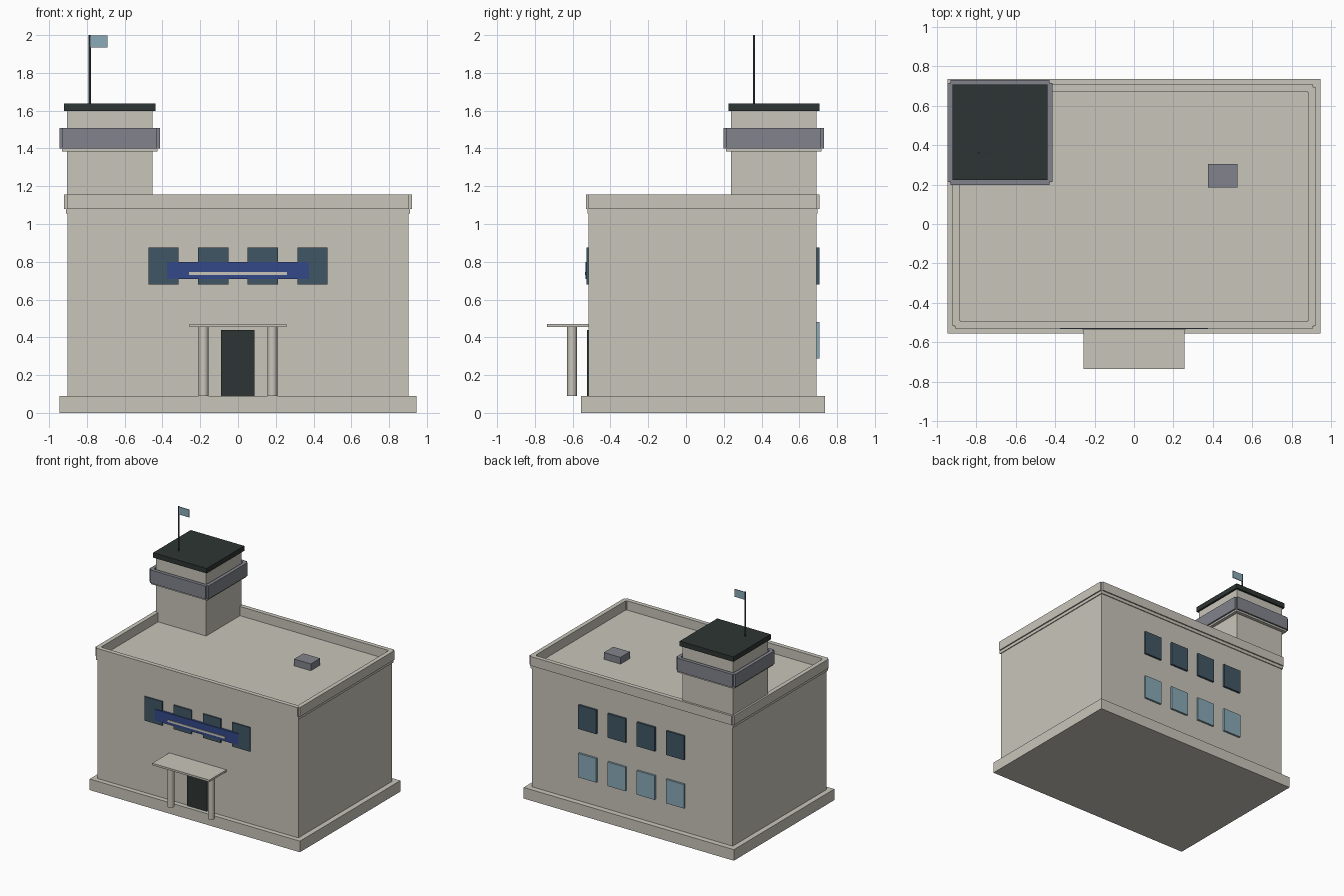
import bpy
import bmesh

if "Cube" in bpy.data.objects:
    bpy.data.objects.remove(bpy.data.objects["Cube"], do_unlink=True)


def material(name, hex_code):
    rgb = [int(hex_code[i:i + 2], 16) / 255 for i in (0, 2, 4)]
    lin = [c / 12.92 if c < 0.04 else ((c + 0.055) / 1.055) ** 2.4 for c in rgb]
    m = bpy.data.materials.new(name)
    m.use_nodes = True
    m.diffuse_color = (*lin, 1)
    m.node_tree.nodes["Principled BSDF"].inputs["Base Color"].default_value = (*lin, 1)
    return m


stone = material("warm stone", "c9c5bb")
dark = material("dark slate", "2d3533")
grey = material("blue grey", "82848c")
dark_glass = material("dark glass", "405664")
light_glass = material("light glass", "8aaab8")
blue = material("sign blue", "34498a")
metal = material("pole metal", "454b50")


def make(name, bm, mat):
    mesh = bpy.data.meshes.new(name)
    bm.to_mesh(mesh)
    bm.free()
    mesh.materials.append(mat)
    obj = bpy.data.objects.new(name, mesh)
    bpy.context.collection.objects.link(obj)
    return obj


def add_box(bm, x, y, z):
    verts = bmesh.ops.create_cube(bm, size=1)["verts"]
    for v in verts:
        for i, (lo, hi) in enumerate((x, y, z)):
            v.co[i] = lo if v.co[i] < 0 else hi


def box(name, x, y, z, mat):
    bm = bmesh.new()
    add_box(bm, x, y, z)
    return make(name, bm, mat)


def cylinder(name, x, y, z, radius, sides, mat):
    bm = bmesh.new()
    bmesh.ops.create_cone(bm, cap_ends=True, segments=sides, radius1=radius,
                          radius2=radius, depth=z[1] - z[0])
    bmesh.ops.translate(bm, verts=bm.verts, vec=(x, y, (z[0] + z[1]) / 2))
    obj = make(name, bm, mat)
    for p in obj.data.polygons:
        p.use_smooth = len(p.vertices) == 4
    obj.data.set_sharp_from_angle(angle=0.7)
    return obj


def wall_ring(name, x, y, z, thick, notch, mat):
    """Four low walls with stepped outer corners, as one closed outline."""
    def outline(d, n):
        (x0, x1), (y0, y1) = (x[0] + d, x[1] - d), (y[0] + d, y[1] - d)
        pts = []
        for cx, cy, sx, sy in ((x0, y0, 1, 1), (x1, y0, -1, 1),
                               (x1, y1, -1, -1), (x0, y1, 1, -1)):
            step = [(cx, cy + sy * n), (cx + sx * n, cy + sy * n), (cx + sx * n, cy)]
            pts += step if sx == sy else step[::-1]
        return pts

    bm = bmesh.new()
    loops = [[bm.verts.new((*p, h)) for p in outline(d, n)]
             for d, n, h in ((0, notch, z[0]), (0, notch, z[1]),
                             (thick, notch / 2, z[1]), (thick, notch / 2, z[0]))]
    for a, b in zip(loops, loops[1:] + loops[:1]):
        for i in range(len(a)):
            j = (i + 1) % len(a)
            bm.faces.new((a[i], a[j], b[j], b[i]))
    bmesh.ops.recalc_face_normals(bm, faces=bm.faces)
    return make(name, bm, mat)


# Main building
box("base_plinth", (-0.945, 0.945), (-0.555, 0.735), (0, 0.09), stone)
box("main_walls", (-0.903, 0.903), (-0.515, 0.69), (0.09, 1.06), stone)
box("roof_slab", (-0.91, 0.91), (-0.522, 0.697), (1.055, 1.08), stone)
wall_ring("roof_parapet", (-0.92, 0.92), (-0.53, 0.707), (1.08, 1.155), 0.035, 0.014, stone)
box("roof_vent", (0.375, 0.525), (0.185, 0.305), (1.08, 1.135), grey)

# Tower
box("tower_shaft", (-0.905, -0.453), (0.238, 0.69), (1.06, 1.60), stone)
box("balcony_floor", (-0.932, -0.426), (0.211, 0.717), (1.385, 1.405), stone)
wall_ring("balcony_wall", (-0.945, -0.413), (0.198, 0.73), (1.40, 1.507), 0.028, 0.016, grey)
box("tower_roof", (-0.92, -0.438), (0.224, 0.706), (1.598, 1.638), dark)
cylinder("flag_pole", -0.785, 0.36, (1.638, 2.0), 0.006, 8, metal)
box("flag", (-0.781, -0.69), (0.357, 0.363), (1.935, 1.997), light_glass)

# Windows: one front row and two back rows
for i in range(4):
    cx = (i - 1.5) * 0.263
    span = (cx - 0.08, cx + 0.08)
    box(f"front_window_{i + 1}", span, (-0.526, -0.51), (0.68, 0.875), dark_glass)
    box(f"back_upper_window_{i + 1}", span, (0.685, 0.706), (0.68, 0.875), dark_glass)
    box(f"back_lower_window_{i + 1}", span, (0.685, 0.706), (0.287, 0.482), light_glass)

# Sign band with a pale stripe
box("sign_board", (-0.375, 0.375), (-0.532, -0.51), (0.708, 0.80), blue)
box("sign_stripe", (-0.26, 0.26), (-0.536, -0.531), (0.73, 0.747), stone)

# Entrance
box("front_door", (-0.09, 0.087), (-0.524, -0.51), (0.09, 0.44), dark)
box("entrance_canopy", (-0.257, 0.257), (-0.735, -0.513), (0.455, 0.471), stone)
for side, name in ((1, "left"), (-1, "right")):
    cylinder(f"{name}_entrance_column", side * 0.182, -0.603, (0.09, 0.456), 0.026, 12, stone)
